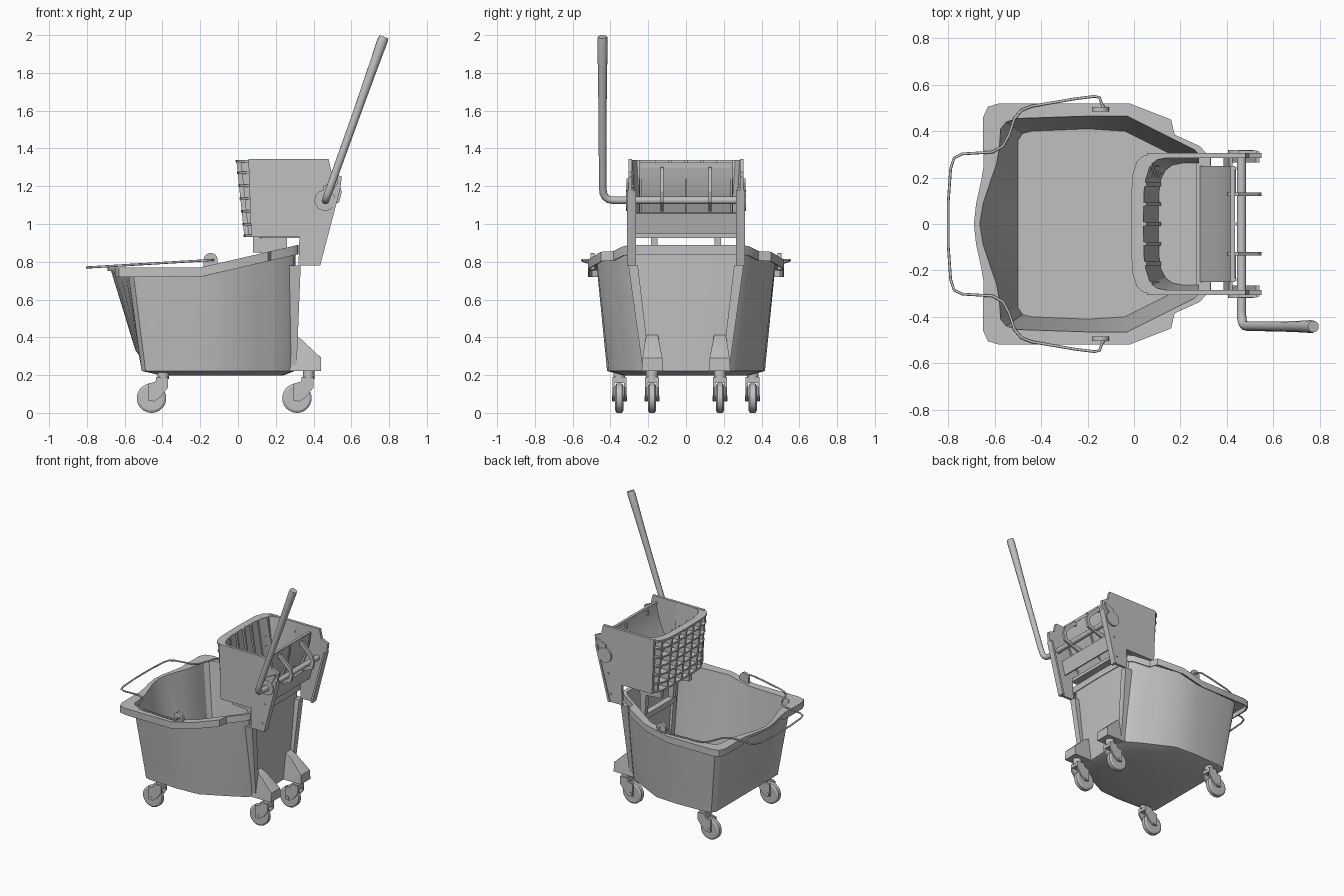
import bpy, bmesh, math
from mathutils import Vector

if "Cube" in bpy.data.objects:
    bpy.data.objects.remove(bpy.data.objects["Cube"])

grey = bpy.data.materials.new("plain_grey")
grey.diffuse_color = (0.53, 0.53, 0.53, 1)
grey.use_nodes = True
grey.node_tree.nodes["Principled BSDF"].inputs["Base Color"].default_value = grey.diffuse_color


def finish(obj, angle=30):
    obj.data.materials.clear()
    obj.data.materials.append(grey)
    bpy.ops.object.select_all(action='DESELECT')
    bpy.context.view_layer.objects.active = obj
    obj.select_set(True)
    bpy.ops.object.shade_smooth_by_angle(angle=math.radians(angle))
    return obj


def from_bm(name, bm, angle=30):
    bmesh.ops.recalc_face_normals(bm, faces=bm.faces[:])
    me = bpy.data.meshes.new(name)
    bm.to_mesh(me)
    bm.free()
    obj = bpy.data.objects.new(name, me)
    bpy.context.collection.objects.link(obj)
    return finish(obj, angle)


def loft(name, rings, cap=True, wrap=False, angle=30):
    """Skin closed loops of equal length; optionally cap ends or join last to first."""
    bm = bmesh.new()
    vs = [[bm.verts.new(p) for p in r] for r in rings]
    n = len(vs[0])
    pairs = list(zip(vs, vs[1:])) + ([(vs[-1], vs[0])] if wrap else [])
    for a, b in pairs:
        for i in range(n):
            j = (i + 1) % n
            bm.faces.new((a[i], a[j], b[j], b[i]))
    if cap and not wrap:
        bm.faces.new(vs[0])
        bm.faces.new(vs[-1])
    return from_bm(name, bm, angle)


def prism(name, pts, y0, y1):
    """Side profile in x,z extruded along y."""
    return loft(name, [[(x, y, z) for x, z in pts] for y in (y0, y1)])


def hull(name, pts):
    bm = bmesh.new()
    for p in pts:
        bm.verts.new(p)
    bmesh.ops.convex_hull(bm, input=bm.verts[:])
    return from_bm(name, bm)


def box(name, x0, x1, y0, y1, z0, z1):
    return prism(name, [(x0, z0), (x1, z0), (x1, z1), (x0, z1)], y0, y1)


def arc(cx, cz, r, a0=0, a1=360, n=24):
    full = abs(a1 - a0) == 360
    return [(cx + r * math.cos(math.radians(a0 + (a1 - a0) * i / (n if full else n - 1))),
             cz + r * math.sin(math.radians(a0 + (a1 - a0) * i / (n if full else n - 1))))
            for i in range(n)]


def tube(name, pts, r, radii=None, res=5):
    cu = bpy.data.curves.new(name, 'CURVE')
    cu.dimensions = '3D'
    cu.bevel_depth, cu.bevel_resolution, cu.use_fill_caps = r, res, True
    sp = cu.splines.new('POLY')
    sp.points.add(len(pts) - 1)
    for i, p in enumerate(pts):
        sp.points[i].co = (*p, 1)
        sp.points[i].radius = radii[i] if radii else 1
    obj = bpy.data.objects.new(name, cu)
    bpy.context.collection.objects.link(obj)
    bpy.ops.object.select_all(action='DESELECT')
    bpy.context.view_layer.objects.active = obj
    obj.select_set(True)
    bpy.ops.object.convert(target='MESH')
    return finish(bpy.context.view_layer.objects.active, 50)


def mirror_y(half):
    """Half outline starting and ending on y = 0, completed into a loop."""
    return half + [(x, -y) for x, y in reversed(half[1:-1])]


# ---- bucket: half outlines of rim edge, opening and floor ----
rim = mirror_y([(-.69, 0), (-.68, .09), (-.66, .18), (-.648, .25), (-.65, .33), (-.65, .46), (-.63, .505),
                (-.58, .52), (-.2, .52), (-.02, .52), (.16, .45), (.175, .385), (.285, .335), (.315, .30), (.32, 0)])
opening = mirror_y([(-.665, 0), (-.65, .09), (-.62, .18), (-.592, .26), (-.58, .33), (-.575, .41), (-.55, .44),
                    (-.5, .455), (-.2, .465), (-.03, .465), (.1, .40), (.16, .37), (.26, .32), (.29, .29), (.3, 0)])
floor = mirror_y([(-.5, 0), (-.5, .08), (-.5, .15), (-.5, .22), (-.5, .30), (-.5, .36), (-.48, .39),
                  (-.44, .40), (-.2, .41), (-.04, .40), (.1, .33), (.17, .295), (.25, .25), (.285, .21), (.295, 0)])


def top_z(x):
    return .77 + max(0, x + .2) * .23


def ring(outline, scale, z):
    return [(x * scale, y * scale, z(x, y) if callable(z) else z) for x, y in outline]


def between(f, flat_spout=False):
    out = []
    for (bx, by), (ox, oy) in zip(floor, opening):
        x = bx + (ox - bx) * f
        out.append((max(x, -.515) if flat_spout else x, by + (oy - by) * f))
    return out


def under(x, y):
    return top_z(x) - .015


def skirt(x, y):
    return top_z(x) - (.018 if x < -.6 and abs(y) < .24 else .05)


low, mid = between(.15, True), between(.2)
loft("bucket", [
    ring(floor, .8, .197), ring(floor, 1.02, .222), ring(low, 1.018, .305), ring(mid, 1.018, .33),
    ring(opening, 1.012, under), ring(rim, .985, under), ring(rim, .985, skirt), ring(rim, 1, skirt),
    ring(rim, 1, lambda x, y: top_z(x)), ring(opening, 1, lambda x, y: top_z(x)),
    ring(mid, 1, .34), ring(low, 1, .315), ring(floor, 1, .235)], angle=28)

for s in (1, -1):
    # rear foot bulging from the wall, and the column above it
    hull("rear_foot", [(x, s * y, z) for x, z, ya, yb in (
        (.27, .222, .12, .235), (.44, .222, .12, .235), (.44, .29, .125, .23),
        (.425, .305, .13, .225), (.335, .39, .145, .215), (.28, .42, .15, .205)) for y in (ya, yb)])
    hull("rear_column", [(x, s * y, z) for z, xb, ya, yb in ((.24, .31, .19, .23), (.78, .332, .255, .305))
                         for x in (.27, xb) for y in (ya, yb)])
    # pivot tab for the carrying wire
    prism("wire_tab", arc(-.145, .81, .037, 0, 180, 12) + [(-.182, .76), (-.108, .76)], s * .485, s * .505)

    # ---- casters ----
    for label, wx, wy in (("front", -.458, .353), ("rear", .312, .18)):
        y = s * wy
        loft(label + "_wheel", [[(x, y + dy, z) for x, z in arc(wx, .078, r, n=32)]
                                for dy, r in ((-.022, .066), (-.014, .078), (.014, .078), (.022, .066))])
        loft(label + "_axle", [[(x, y + dy, z) for x, z in arc(wx, .078, .014, n=12)] for dy in (-.04, .04)])
        for d in (1, -1):
            prism(label + "_fork", [(wx + px, pz) for px, pz in (
                (-.018, .065), (.015, .06), (.05, .085), (.088, .135), (.088, .19),
                (.03, .19), (.02, .165), (-.018, .155))], y + d * .025, y + d * .037)
        box(label + "_fork_bridge", wx + .025, wx + .088, y - .037, y + .037, .158, .19)
        loft(label + "_stem", [[(px, y + pz, z) for px, pz in arc(wx + .062, 0, .031, n=20)]
                               for z in (.18, .235)])

# ---- carrying wire ----
wire = [(-.13, .50), (-.142, .525), (-.148, .545), (-.17, .55), (-.25, .54), (-.44, .508), (-.485, .49),
        (-.515, .455), (-.54, .38), (-.565, .335), (-.61, .31), (-.74, .302), (-.775, .285), (-.79, .24), (-.80, .10)]
wire = wire + [(x, -y) for x, y in reversed(wire)]
tube("carrying_wire", [(x, y, .81 + (x + .13) * .06) for x, y in wire], .006, res=2)


# ---- wringer basket ----
def basket(t, outer):
    """U outline at height fraction t (0 bottom, 1 top), open towards +x."""
    if outer:
        x, w = .03 - .043 * t, .303
        half = [(x, .0), (x + .003, .15), (x + .008, .22), (x + .025, .27), (x + .05, .293), (.1, w), (.28, w)]
    else:
        x, w = .105 - .065 * t, .262 + .023 * t
        half = [(x, 0), (x + .003, .14), (x + .01, .19), (x + .03, w - .03), (x + .06, w - .008), (x + .1, w), (.28, w)]
    return [(a, -b) for a, b in reversed(half[1:])] + half


def level(t):
    return .93 + .41 * t


def strip(name, t0, t1, outer_grow=0):
    """Horizontal band between outer outline and inner wall."""
    rings = [[(x, y, level(t)) for x, y in basket(t, True) + basket(t, False)[::-1]] for t in (t0, t1)]
    loft(name, rings)


# inner wall, with a thin shell
shell = []
for t, d in ((0, 0), (1, 0), (1, .01), (0, .01)):
    shell.append([(x - d, y * (1 + d * 3), level(t)) for x, y in basket(t, False)])
bm = bmesh.new()
vs = [[bm.verts.new(p) for p in r] for r in shell]
for a, b in zip(vs, vs[1:] + vs[:1]):
    for i in range(len(a) - 1):
        bm.faces.new((a[i], a[i + 1], b[i + 1], b[i]))
from_bm("basket_wall", bm)

strip("basket_top_rim", .965, 1)
strip("basket_bottom_rim", 0, .035)
for k in range(1, 6):
    strip("horizontal_rib", k / 6 - .015, k / 6 + .015)
for y in (-.255, -.17, -.085, 0, .085, .17, .255):
    corner = .027 if abs(y) > .2 else .004
    prism("vertical_rib", [(.03 + corner, .93), (.115 + corner, .93), (.05 + corner, 1.34), (-.013 + corner, 1.34)],
          y - .008, y + .008)
loft("basket_floor", [[(x, y, z) for x, y in basket(0, False)] for z in (.925, .94)])

# ---- side plates, bosses and rear edge flanges ----
plate = [(.07, .93), (.325, .93), (.32, .78), (.435, .78), (.54, 1.18), (.55, 1.25), (.495, 1.275), (.48, 1.343),
         (.055, 1.343)]
for s in (1, -1):
    prism("side_plate", plate, s * .285, s * .305)
    hull("plate_flange", [(x, y * s, z) for x, z in ((.418, .78), (.435, .78), (.525, 1.18), (.54, 1.18))
                          for y in (.265, .312)])
    prism("pivot_boss", arc(.46, 1.125, .055), s * .29, s * .318)
    prism("plate_hook", [(.45, 1.17), (.50, 1.17), (.53, 1.22), (.53, 1.24), (.45, 1.2)], s * .30, s * .316)
    for bx, bz in ((.435, .99), (.415, .84)):
        prism("plate_bolt", arc(bx, bz, .007, n=10), s * .30, s * .312)
    # hook link between rod and press plate
    y = s * .128
    prism("press_link", [(.405, 1.305), (.45, 1.30), (.535, 1.22), (.55, 1.17), (.535, 1.115), (.40, 1.065),
                         (.375, 1.095), (.51, 1.135), (.525, 1.17), (.51, 1.205), (.44, 1.27), (.40, 1.275)],
          y - .008, y + .008)
    # hanging frame uprights below the basket
    prism("hanger_upright", [(.08, .93), (.26, .93), (.25, .66), (.215, .66), (.205, .84), (.08, .85)],
          s * .15, s * .185)

box("hanger_bar", .21, .255, -.185, .185, .65, .69)
box("basket_back_bar", .27, .33, -.285, .285, .925, .95)
hull("lower_cross_panel", [(x, y, z) for x, z in ((.385, .955), (.40, .95), (.425, 1.055), (.41, 1.06))
                           for y in (-.29, .29)])

# ---- press plate, curved, with back ribs ----
front = [(.285, .955), (.315, 1.02), (.35, 1.09), (.385, 1.17), (.41, 1.25), (.422, 1.32)]
prism("press_plate", front + [(x + .014, z - .003) for x, z in reversed(front)], -.25, .25)
for y in (-.24, 0, .24):
    prism("press_rib", front + [(.442, 1.32), (.43, 1.24), (.405, 1.15), (.375, 1.07), (.34, 1.0)], y - .006, y + .006)
box("press_top_lip", .415, .435, -.25, .25, 1.30, 1.325)

# ---- lever: cross rod bending up into a flared grip ----
path = [(.463, .31, 1.125), (.463, -.385, 1.125), (.465, -.41, 1.13), (.470, -.428, 1.143), (.477, -.438, 1.163),
        (.49, -.441, 1.20), (.63, -.442, 1.59), (.715, -.442, 1.83), (.764, -.442, 1.968), (.773, -.442, 1.991)]
tube("lever", path, .02, [1, 1, 1, 1, 1, 1, 1.08, 1.25, 1.4, 1.25])
